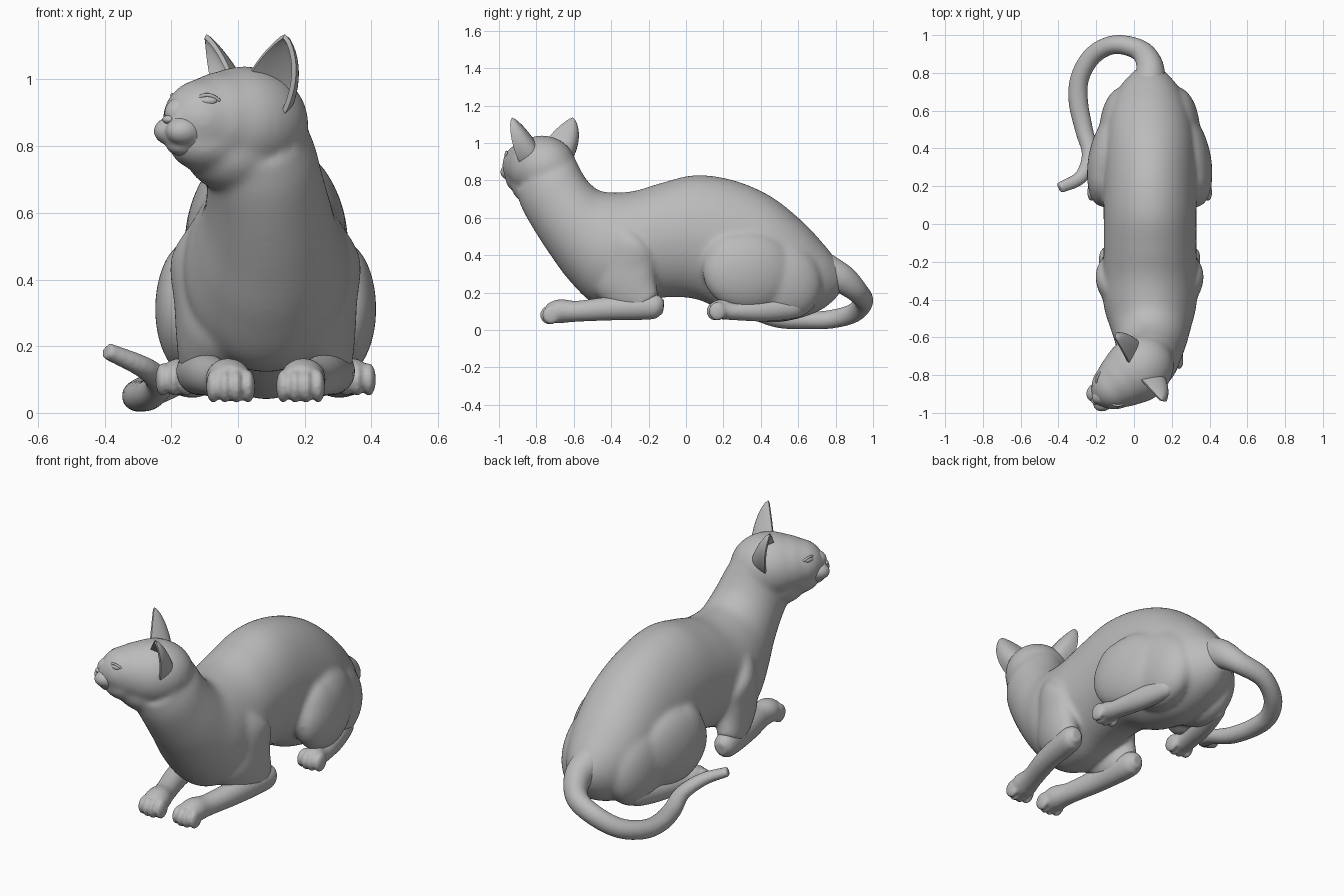
import bpy, bmesh, math
from mathutils import Vector, Matrix

cube = bpy.data.objects.get("Cube")
if cube:
    bpy.data.objects.remove(cube, do_unlink=True)

grey = bpy.data.materials.new("plain_grey")
grey.use_nodes = True
GREY = (0.5, 0.5, 0.5, 1.0)
grey.diffuse_color = GREY
grey.node_tree.nodes["Principled BSDF"].inputs["Base Color"].default_value = GREY

MID = 0.083                                  # x of the body's mirror plane
HEAD = Vector((0.02, -0.77, 0.87))           # skull centre
TURN = Matrix(((-0.81, 0.59, 0), (-0.59, -0.81, 0), (0, 0, 1)))  # forward, left, up


def head_pt(f, l, u):
    return HEAD + TURN @ Vector((f, l, u))


def spline(pts, sub=6):
    """Smooth interpolation through the stations."""
    v = [Vector(p) for p in pts]
    v = [v[0] * 2 - v[1]] + v + [v[-1] * 2 - v[-2]]
    out = []
    for i in range(1, len(v) - 2):
        a, b, c, d = v[i - 1:i + 3]
        for k in range(sub):
            t = k / sub
            out.append(0.5 * (b * 2 + (c - a) * t + (a * 2 - b * 5 + c * 4 - d) * t * t
                              + (b * 3 - a - c * 3 + d) * t ** 3))
    return out + [v[-2]]


def skin(bm, sections, sides):
    """Closed tube through elliptical sections of (centre, side axis, up axis)."""
    angles = [2 * math.pi * k / sides for k in range(sides)]
    rings = [[bm.verts.new(c + s * math.cos(a) + u * math.sin(a)) for a in angles]
             for c, s, u in sections]
    for r, q in zip(rings, rings[1:]):
        for k in range(sides):
            n = (k + 1) % sides
            bm.faces.new((r[k], r[n], q[n], q[k]))
    bm.faces.new(rings[0][::-1])
    bm.faces.new(rings[-1])


def limb(bm, stations, sides=24):
    """Tube square to its path; stations are (x, y, z, half width, half height)."""
    path = spline(stations)
    pos = [Vector(p[:3]) for p in path]
    sections = []
    for i, p in enumerate(path):
        tan = (pos[min(i + 1, len(pos) - 1)] - pos[max(i - 1, 0)]).normalized()
        side = tan.cross(Vector((0, 0, 1))).normalized()
        sections.append((pos[i], side * p[3], side.cross(tan) * p[4]))
    skin(bm, sections, sides)


def trunk(bm, stations):
    """Tube between a back line and a belly line."""
    sections = []
    for x, half, ty, tz, by, bz in spline(stations):
        top, low = Vector((x, ty, tz)), Vector((x, by, bz))
        sections.append(((top + low) / 2, Vector((half, 0, 0)), (top - low) / 2))
    skin(bm, sections, 40)


def ball(bm, centre, radii, rot=Matrix.Identity(3)):
    m = Matrix.Translation(centre) @ rot.to_4x4() @ Matrix.Diagonal((*radii, 1))
    bmesh.ops.create_uvsphere(bm, u_segments=28, v_segments=18, radius=1, matrix=m)


def flip(stations, sign):
    return [(MID + sign * (s[0] - MID), *s[1:]) for s in stations]


def finish(bm, name, modifiers=()):
    bmesh.ops.recalc_face_normals(bm, faces=bm.faces)
    mesh = bpy.data.meshes.new(name)
    bm.to_mesh(mesh)
    bm.free()
    ob = bpy.data.objects.new(name, mesh)
    bpy.context.collection.objects.link(ob)
    mesh.materials.append(grey)
    for kind, props in modifiers:
        mod = ob.modifiers.new(kind.title(), kind)
        for key, val in props.items():
            setattr(mod, key, val)
    bpy.ops.object.select_all(action='DESELECT')
    ob.select_set(True)
    bpy.context.view_layer.objects.active = ob
    if modifiers:
        bpy.ops.object.convert(target='MESH')
    bpy.ops.object.shade_smooth()


def melt(voxel, rounds):
    """Modifiers that fuse overlapping shapes and soften the joins."""
    return [("REMESH", dict(mode='VOXEL', voxel_size=voxel)),
            ("SMOOTH", dict(factor=0.5, iterations=rounds))]


# Torso and neck, rump to skull: x, half width, back y z, belly y z
body = bmesh.new()
trunk(body, [
    (0.08, 0.05, 0.85, 0.32, 0.82, 0.19), (0.08, 0.105, 0.80, 0.38, 0.77, 0.14),
    (0.08, 0.155, 0.74, 0.455, 0.71, 0.10), (0.08, 0.21, 0.62, 0.583, 0.60, 0.06),
    (0.085, 0.24, 0.45, 0.717, 0.45, 0.04), (0.085, 0.248, 0.25, 0.802, 0.25, 0.08),
    (0.085, 0.246, 0.05, 0.828, 0.05, 0.165), (0.085, 0.246, -0.13, 0.787, -0.15, 0.17),
    (0.085, 0.25, -0.27, 0.745, -0.33, 0.125), (0.085, 0.245, -0.38, 0.735, -0.49, 0.14),
    (0.088, 0.215, -0.46, 0.745, -0.625, 0.265), (0.09, 0.19, -0.52, 0.79, -0.725, 0.40),
    (0.08, 0.175, -0.56, 0.85, -0.81, 0.53), (0.063, 0.17, -0.59, 0.91, -0.875, 0.645),
    (0.04, 0.16, -0.625, 0.96, -0.91, 0.74)])

# Skull, brow, jaw and throat
for centre, radii in [
        ((0, 0, 0), (0.20, 0.175, 0.17)), ((0.075, 0, 0.005), (0.16, 0.152, 0.15)),
        ((0.145, 0, 0.01), (0.132, 0.125, 0.124)), ((0.205, 0, 0), (0.085, 0.075, 0.085)),
        ((0.13, 0, -0.06), (0.13, 0.115, 0.09)), ((0.04, 0, -0.09), (0.15, 0.14, 0.12))]:
    ball(body, head_pt(*centre), radii, TURN)

for sign in (1, -1):
    # Shoulder and upper arm
    limb(body, flip([(0.17, -0.42, 0.56, 0.09, 0.13), (0.235, -0.36, 0.37, 0.10, 0.20),
                     (0.26, -0.30, 0.24, 0.09, 0.17), (0.285, -0.21, 0.13, 0.06, 0.085)], sign))
    # Thigh fading into the rump
    yaw = Matrix.Rotation(math.radians(sign * 10), 3, 'Z')
    ball(body, (MID + sign * 0.213, 0.34, 0.312), (0.113, 0.255, 0.213), yaw)
    ball(body, (MID + sign * 0.227, 0.25, 0.33), (0.102, 0.162, 0.185))
    ball(body, (MID + sign * 0.14, 0.48, 0.28), (0.128, 0.26, 0.22),
         Matrix.Rotation(math.radians(-35), 3, 'X'))
finish(body, "cat_body", melt(0.01, 28))

# Muzzle pads, bridge and chin
muzzle = bmesh.new()
for centre, radii in [
        ((0.21, 0, 0.03), (0.08, 0.05, 0.055)), ((0.21, 0, -0.03), (0.085, 0.08, 0.065)),
        ((0.245, 0.03, -0.025), (0.06, 0.05, 0.044)),
        ((0.245, -0.03, -0.025), (0.06, 0.05, 0.044)),
        ((0.21, 0, -0.068), (0.07, 0.055, 0.035)), ((0.16, 0, -0.02), (0.10, 0.10, 0.09))]:
    ball(muzzle, head_pt(*centre), radii, TURN)
finish(muzzle, "muzzle", melt(0.006, 8))

# Tail curling round to the right
tail = bmesh.new()
limb(tail, [
    (0.08, 0.73, 0.33, 0.09, 0.09), (0.083, 0.84, 0.27, 0.072, 0.078),
    (0.03, 0.92, 0.20, 0.057, 0.06), (-0.10, 0.95, 0.15, 0.05, 0.055),
    (-0.215, 0.895, 0.09, 0.05, 0.052), (-0.285, 0.78, 0.058, 0.05, 0.05),
    (-0.295, 0.65, 0.05, 0.052, 0.047), (-0.265, 0.50, 0.055, 0.048, 0.045),
    (-0.235, 0.37, 0.09, 0.042, 0.038), (-0.28, 0.25, 0.135, 0.037, 0.033),
    (-0.395, 0.19, 0.187, 0.03, 0.025)])
finish(tail, "tail", melt(0.009, 5))

for sign, label in ((1, "left"), (-1, "right")):
    # Forearm and hind foot, each with four toes
    fore, hind = bmesh.new(), bmesh.new()
    limb(fore, flip([(0.295, -0.12, 0.12, 0.03, 0.035), (0.29, -0.18, 0.125, 0.062, 0.068),
                     (0.26, -0.40, 0.115, 0.06, 0.064), (0.215, -0.58, 0.10, 0.056, 0.056),
                     (0.195, -0.67, 0.10, 0.068, 0.064), (0.188, -0.73, 0.087, 0.064, 0.054)], sign))
    limb(hind, flip([(0.25, 0.62, 0.125, 0.03, 0.035), (0.26, 0.57, 0.12, 0.05, 0.06),
                     (0.30, 0.42, 0.105, 0.055, 0.06), (0.335, 0.26, 0.10, 0.052, 0.048),
                     (0.34, 0.19, 0.11, 0.06, 0.054), (0.34, 0.15, 0.10, 0.056, 0.046)], sign))
    for bm, name, x, y, z in ((fore, "_foreleg", 0.188, -0.735, 0.080),
                              (hind, "_hind_foot", 0.34, 0.155, 0.10)):
        for k in (-1.5, -0.5, 0.5, 1.5):
            ball(bm, (MID + sign * (x - MID) + k * 0.035, y + 0.006 * k * k, z),
                 (0.021, 0.047, 0.05))
        finish(bm, label + name, melt(0.008, 5))

    # Almond eye with an upper lid
    aim = TURN @ Matrix.Rotation(sign * math.radians(46), 3, 'Z')
    centre = head_pt(0.200, sign * 0.084, 0.066)
    eye = bmesh.new()
    ball(eye, centre, (0.014, 0.030, 0.015), aim)
    finish(eye, label + "_eye")
    lid = bmesh.new()
    arc = []
    for k in range(7):
        u = k / 3 - 1
        p = centre + aim @ Vector((0.005 - 0.012 * u * u, 0.036 * u, 0.017 * (1 - u * u)))
        arc.append((*p, 0.006, 0.006))
    limb(lid, arc, 8)
    finish(lid, label + "_eyelid")

    # Cupped ear, open forwards and outwards
    tip = Vector((0.0, 0.20, 0.26))
    inner, outer = Vector((0.02, 0.045, 0.135)), Vector((-0.02, 0.155, 0.02))
    ear = bmesh.new()
    rows, cols = 12, 12
    grid = []
    for i in range(rows + 1):
        t = i / rows
        swell = math.sin(math.pi * t) ** 0.7
        a = inner.lerp(tip, t) + Vector((0, -0.008, 0.01)) * swell
        b = outer.lerp(tip, t) + Vector((-0.015, 0.038, 0.008)) * swell
        row = []
        for j in range(cols + 1):
            u = j / cols
            p = a.lerp(b, u)
            p.x -= 0.085 * 4 * u * (1 - u) * (1 - t) ** 0.8
            row.append(ear.verts.new(head_pt(p.x, sign * p.y, p.z)))
        grid.append(row)
    for r, q in zip(grid, grid[1:]):
        for j in range(cols):
            ear.faces.new((r[j], r[j + 1], q[j + 1], q[j]))
    bmesh.ops.remove_doubles(ear, verts=ear.verts, dist=0.0005)
    finish(ear, label + "_ear", [("SOLIDIFY", dict(thickness=0.014, offset=0.0))])
    bpy.ops.object.shade_smooth_by_angle(angle=math.radians(50))

# Nose
nose = bmesh.new()
ball(nose, head_pt(0.283, 0, 0.01), (0.016, 0.02, 0.013), TURN)
finish(nose, "nose")
